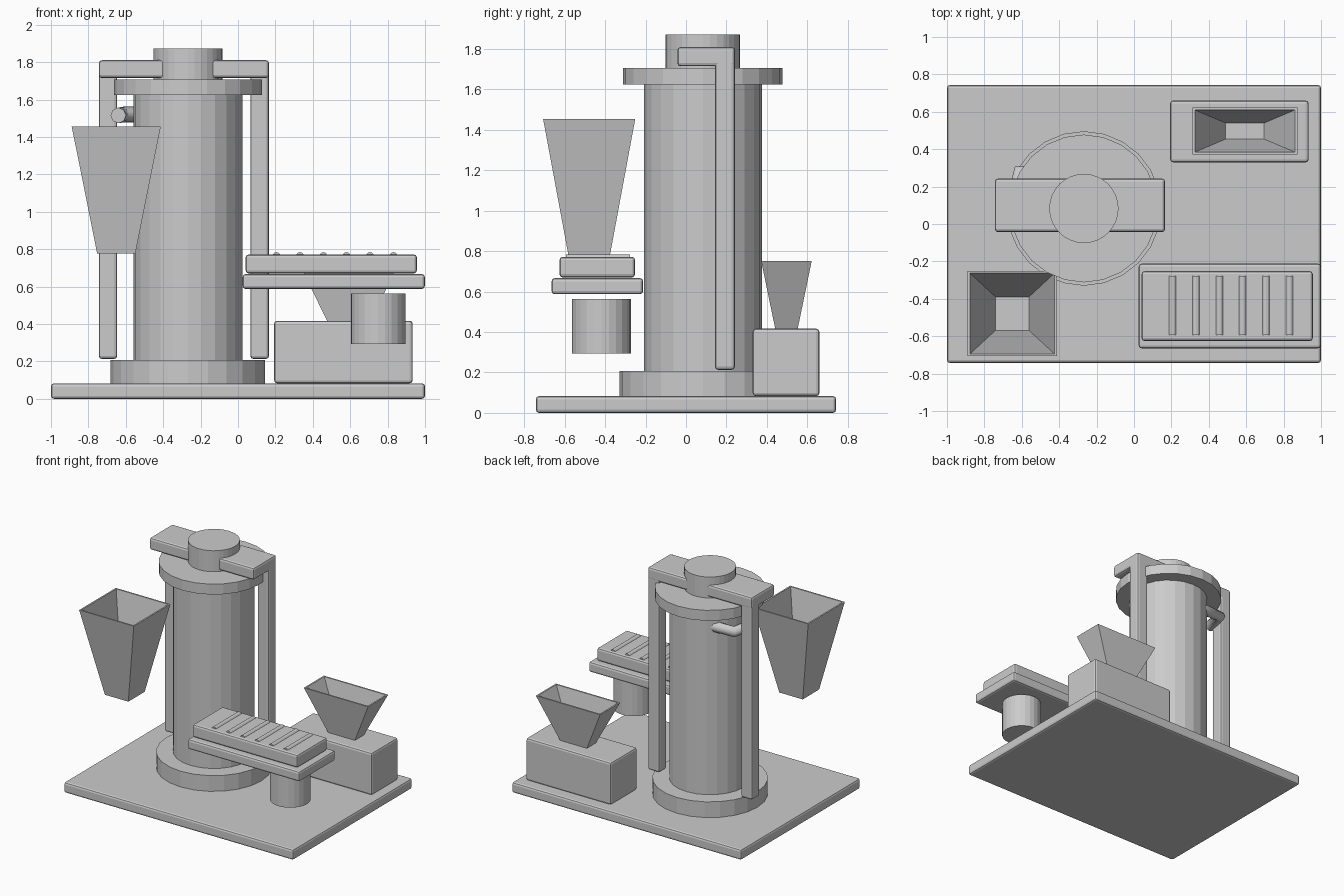
import bpy, bmesh
from mathutils import Vector

if "Cube" in bpy.data.objects:
    bpy.data.objects.remove(bpy.data.objects["Cube"])


def finish(name, bm):
    bmesh.ops.recalc_face_normals(bm, faces=bm.faces)
    me = bpy.data.meshes.new(name)
    bm.to_mesh(me)
    bm.free()
    ob = bpy.data.objects.new(name, me)
    bpy.context.collection.objects.link(ob)
    return ob


def box(name, x, y, z, bevel=0.016):
    bm = bmesh.new()
    bmesh.ops.create_cube(bm, size=1)
    for v in bm.verts:
        v.co = [(a + b) / 2 + c * (b - a) for c, (a, b) in zip(v.co, (x, y, z))]
    ob = finish(name, bm)
    mod = ob.modifiers.new("bevel", 'BEVEL')
    mod.width = bevel
    mod.segments = 2
    return ob


def rod(name, a, b, r, sides=24):
    a, b = Vector(a), Vector(b)
    bm = bmesh.new()
    bmesh.ops.create_cone(bm, cap_ends=True, segments=sides, radius1=r, radius2=r, depth=(b - a).length)
    rot = (b - a).to_track_quat('Z', 'Y') if abs((b - a).normalized().z) < 0.999 else None
    for v in bm.verts:
        v.co = (rot @ v.co if rot else v.co) + (a + b) / 2
    return finish(name, bm)


def hopper(name, cx, cy, z0, z1, bottom, top, t=0.012):
    # open-topped tapered bin with a thin wall: outer shell, rim, inner shell
    bm = bmesh.new()
    levels = [(z0, bottom, 0), (z1, top, 0), (z1, top, t), (z0 + t, bottom, t)]
    rings = []
    for z, (hx, hy), d in levels:
        rings.append([bm.verts.new((cx + sx * (hx - d), cy + sy * (hy - d), z))
                      for sx, sy in ((-1, -1), (1, -1), (1, 1), (-1, 1))])
    for lo, hi in zip(rings, rings[1:]):
        for i in range(4):
            j = (i + 1) % 4
            bm.faces.new((lo[i], lo[j], hi[j], hi[i]))
    bm.faces.new(rings[0])
    bm.faces.new(rings[-1])
    return finish(name, bm)


# Base plate
box("base_plate", (-1, 1), (-0.743, 0.743), (0, 0.083))

# Column stack: foot ring, column, top flange, cap
CX, CY = -0.268, 0.083
for name, r, z0, z1, n in (("column_foot", 0.413, 0.08, 0.207, 24),
                           ("column", 0.292, 0.19, 1.64, 24),
                           ("top_flange", 0.395, 1.625, 1.707, 24),
                           ("top_cap", 0.185, 1.70, 1.872, 32)):
    rod(name, (CX, CY, z0), (CX, CY, z1), r, n)

# Portal frame: cross beam and two posts
box("cross_beam", (-0.744, 0.166), (-0.043, 0.243), (1.715, 1.81))
box("left_post", (-0.744, -0.646), (0.143, 0.242), (0.213, 1.76))
box("right_post", (0.066, 0.166), (0.143, 0.242), (0.213, 1.76))

# Side outlet pipe with elbow
curve = bpy.data.curves.new("outlet_pipe", 'CURVE')
curve.dimensions = '3D'
curve.bevel_depth = 0.042
curve.bevel_resolution = 2
curve.use_fill_caps = True
path = [(-0.40, 0.28, 1.52), (-0.61, 0.275, 1.52), (-0.64, 0.12, 1.515)]
spline = curve.splines.new('POLY')
spline.points.add(len(path) - 1)
for p, co in zip(spline.points, path):
    p.co = (*co, 1)
    p.radius = 1
bpy.context.collection.objects.link(bpy.data.objects.new("outlet_pipe", curve))

# Large hanging hopper
hopper("large_hopper", -0.651, -0.479, 0.776, 1.455, (0.102, 0.102), (0.238, 0.228))

# Feed box with small hopper
box("feed_box", (0.193, 0.934), (0.33, 0.66), (0.083, 0.417))
hopper("small_hopper", 0.593, 0.497, 0.413, 0.752, (0.115, 0.055), (0.280, 0.125))

# Vibrating table: tray, deck, ribs and motor
box("table_tray", (0.025, 0.999), (-0.665, -0.212), (0.587, 0.667))
box("table_deck", (0.041, 0.956), (-0.626, -0.252), (0.67, 0.772))
for i in range(6):
    x = 0.206 + i * 0.125
    rod(f"deck_rib_{i + 1}", (x, -0.593, 0.763), (x, -0.277, 0.763), 0.021, 12)
rod("table_motor", (0.749, -0.419, 0.294), (0.749, -0.419, 0.564), 0.146)
